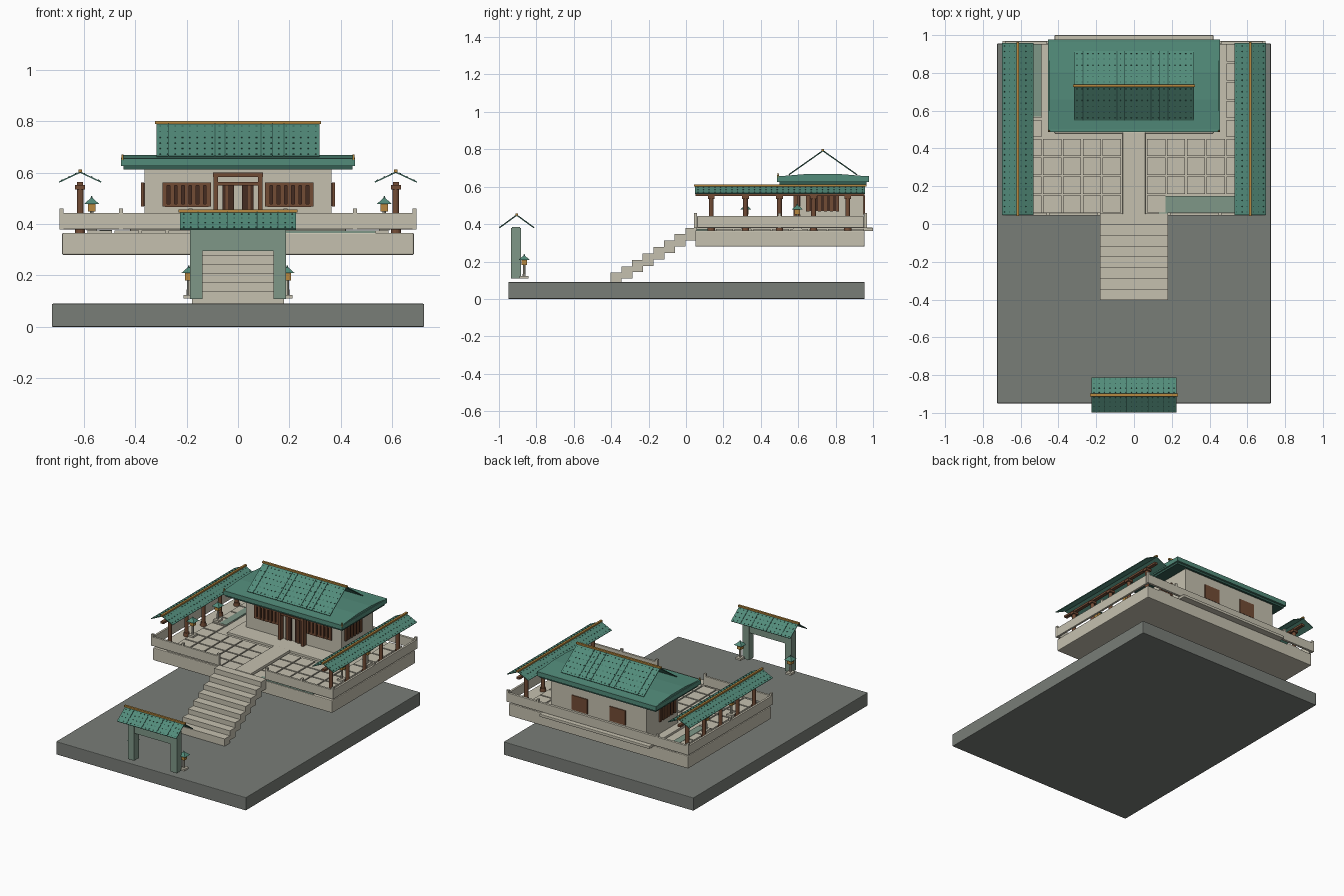
import bpy, bmesh, math
from mathutils import Vector, Matrix

if "Cube" in bpy.data.objects:
    bpy.data.objects.remove(bpy.data.objects["Cube"])


def material(name, rgb):
    m = bpy.data.materials.new(name)
    m.diffuse_color = (*rgb, 1)
    m.use_nodes = True
    m.node_tree.nodes["Principled BSDF"].inputs["Base Color"].default_value = m.diffuse_color
    return m


STONE = material("pale stone", (0.56, 0.53, 0.43))
GREY = material("ground grey", (0.19, 0.205, 0.185))
TEAL = material("roof teal", (0.085, 0.26, 0.195))
DARK = material("deep green", (0.035, 0.11, 0.085))
SAGE = material("sage green", (0.21, 0.31, 0.245))
BROWN = material("timber brown", (0.17, 0.072, 0.036))
SHADE = material("dark timber", (0.06, 0.025, 0.015))
GOLD = material("gold", (0.48, 0.25, 0.05))


def finish(bm, name, mat, bevel=0):
    bmesh.ops.recalc_face_normals(bm, faces=bm.faces)
    me = bpy.data.meshes.new(name)
    bm.to_mesh(me)
    bm.free()
    me.materials.append(mat)
    ob = bpy.data.objects.new(name, me)
    bpy.context.collection.objects.link(ob)
    if bevel:
        mod = ob.modifiers.new("edge", 'BEVEL')
        mod.width, mod.segments = bevel, 2
    return ob


def boxes(name, mat, items, bevel=0):
    """Each item is (x0, x1, y0, y1, z0, z1)."""
    bm = bmesh.new()
    for x0, x1, y0, y1, z0, z1 in items:
        m = Matrix.Translation(((x0 + x1) / 2, (y0 + y1) / 2, (z0 + z1) / 2))
        m = m @ Matrix.Diagonal((x1 - x0, y1 - y0, z1 - z0, 1))
        bmesh.ops.create_cube(bm, size=1, matrix=m)
    return finish(bm, name, mat, bevel)


def both(items):
    return items + [(-b, -a, *rest) for a, b, *rest in items]


def cones(name, mat, items, sides=12, turn=0):
    """Each item is (x, y, z0, z1, r0, r1)."""
    bm = bmesh.new()
    for x, y, z0, z1, r0, r1 in items:
        m = Matrix.Translation((x, y, (z0 + z1) / 2)) @ Matrix.Rotation(turn, 4, 'Z')
        bmesh.ops.create_cone(bm, cap_ends=True, segments=sides, radius1=r0,
                              radius2=r1, depth=z1 - z0, matrix=m)
    return finish(bm, name, mat)


def gable(name, cx, cy, half_len, half_w, z0, z1, along='X', ribs=(), studs=(0, 0)):
    """Two thin roof sheets with a gold ridge, optional ribs and tile studs."""
    place = Matrix.Translation((cx, cy, 0))
    if along == 'Y':
        place = place @ Matrix.Rotation(math.pi / 2, 4, 'Z')
    rise = z1 - z0
    slope = math.hypot(half_w, rise)

    def add(bm, side, u0, u1, v0, v1, h0, h1):
        # u runs along the ridge, v down the slope, h off the sheet
        down = Vector((0, side * half_w, -rise)) / slope
        out = Vector((0, side * rise, half_w)) / slope
        m = Matrix((Vector((1, 0, 0)), down, out)).transposed().to_4x4()
        m.translation = (Vector((0, 0, z1)) + Vector(((u0 + u1) / 2, 0, 0))
                         + down * (v0 + v1) / 2 + out * (h0 + h1) / 2)
        m = place @ m @ Matrix.Diagonal((u1 - u0, v1 - v0, h1 - h0, 1))
        bmesh.ops.create_cube(bm, size=1, matrix=m)

    sheet, knob = bmesh.new(), bmesh.new()
    for s in (-1, 1):
        add(sheet, s, -half_len, half_len, 0, slope, -0.005, 0)
        for u in ribs:
            add(knob, s, u - 0.002, u + 0.002, 0, slope, 0, 0.002)
        nu, nv = studs
        for i in range(nu):
            for j in range(nv):
                u = -half_len + (i + 0.5) * 2 * half_len / nu
                v = (j + 0.6) * slope / nv
                add(knob, s, u - 0.003, u + 0.003, v - 0.003, v + 0.003, 0, 0.002)
    finish(sheet, name, TEAL)
    finish(knob, name + "_tile_marks", DARK)
    e, w = half_len + 0.006, 0.007
    ridge = (cx - e, cx + e, cy - w, cy + w) if along == 'X' else (cx - w, cx + w, cy - e, cy + e)
    boxes(name + "_ridge", GOLD, [(*ridge, z1 - 0.004, z1 + 0.007)])


# Ground, terrace and stair
boxes("ground_slab", GREY, [(-.725, .725, -.95, .955, 0, .09)], 0.004)
boxes("terrace", STONE, [(-.685, .685, .05, .955, .28, .366)], 0.005)
boxes("stair", STONE, [(-.18, .18, -.403 + i * .057, -.344 + i * .057,
                        max(.09, .075 + i * .034), .14 + i * .0343) for i in range(8)])
boxes("hall_base", STONE, [(-.42, .42, .48, 1.0, .362, .381)], 0.003)

# Paving, central path and planted beds
tiles = []
for i in range(5):
    for j in range(9):
        x, y = .07 + i * .105, .06 + j * .1
        if x < .4 and y > .4:
            continue
        if not (x < .55 and y < .14 and x > .1):
            tiles.append((x, x + .096, y, y + .091, .36, .375))
        tiles.append((-x - .096, -x, y, y + .091, .36, .375))
boxes("paving_tiles", STONE, tiles)
boxes("central_path", STONE, [(-.06, .06, .052, .485, .36, .384)], 0.002)
boxes("planted_bed", SAGE, [(.13, .535, .055, .147, .36, .375),
                            (-.54, -.49, .57, .95, .36, .377)])

# Parapet with little posts
boxes("parapet", STONE, both([(.18, .695, .045, .06, .38, .443),
                              (.68, .695, .06, .95, .38, .443)])
      + [(-.695, .695, .95, .968, .38, .443)], 0.002)
posts = [(x, .052) for x in (.185, .455, .687)] + [(.687, y) for y in (.5, .96)] + [(.455, .96)]
boxes("parapet_posts", STONE, both([(x - .008, x + .008, y - .008, y + .008, .38, .46)
                                    for x, y in posts]))

# Main hall
boxes("hall_walls", STONE, [(-.365, .365, .61, .95, .38, .618)])
boxes("lower_eaves", DARK, [(-.445, .445, .50, .965, .612, .628)])
boxes("lower_roof", TEAL, [(-.455, .455, .487, .978, .626, .656)])
bm = bmesh.new()
bmesh.ops.create_cube(bm, size=1, matrix=Matrix.Translation((0, .732, .662))
                      @ Matrix.Diagonal((.9, .485, .014, 1)))
for v in bm.verts:
    if v.co.z > .662:
        v.co.y = .732 + (v.co.y - .732) * .3
finish(bm, "lower_roof_slope", TEAL)
cones("eave_finials", GOLD, [(s * .45, .492, .65, .672, .006, .003) for s in (-1, 1)])
gable("upper_roof", 0, .732, .317, .183, .665, .794,
      ribs=[-.27, -.09, -.05, .09, .135, .18], studs=(22, 6))

# Hall windows and doorway
boxes("window_panels", SHADE, both([(.115, .285, .603, .612, .47, .56),
                                    (.363, .37, .65, .81, .47, .56)]))
bars = []
for x0, x1 in ((.115, .285),):
    bars += [(x0 + k * (x1 - x0) / 6 - .009, x0 + k * (x1 - x0) / 6 + .009,
              .594, .606, .468, .562) for k in range(7)]
    bars += [(x0, x1, .597, .606, z, z + .012) for z in (.467, .551)]
bars += [(.366, .377, .65 + k * .032 - .009, .65 + k * .032 + .009, .468, .562) for k in range(6)]
boxes("window_lattice", BROWN, both(bars))
boxes("rear_windows", BROWN, both([(.085, .205, .949, .956, .452, .552)]))
boxes("door_panels", SHADE, both([(.015, .06, .602, .612, .381, .555)]))
boxes("door_frame", BROWN, both([(.078, .096, .575, .612, .381, .6),
                                 (.038, .048, .597, .606, .381, .56)])
      + [(-.098, .098, .572, .612, .583, .602), (-.09, .09, .58, .612, .55, .564)])

# Side galleries
for side, s in (("left", -1), ("right", 1)):
    gx = s * .615
    gable(side + "_gallery_roof", gx, .503, .455, .083, .566, .605, 'Y', studs=(30, 3))
    ys = [.135, .318, .5, .682, .865]
    boxes(side + "_gallery_beam", BROWN, [(gx - .012, gx + .012, .05, .955, .55, .564)]
          + [(gx - .02, gx + .02, y - .018, y + .018, .535, .552) for y in ys])
    cones(side + "_gallery_columns", BROWN, [(gx, y, .366, .54, .013, .013) for y in ys]
          + [(gx, y, .366, .39, .02, .018) for y in ys])
    bpy.ops.object.select_all(action='DESELECT')

# Gate
boxes("gate_frame", SAGE, both([(.138, .187, -.935, -.883, .108, .38)])
      + [(-.187, .187, -.93, -.888, .295, .385)])
gable("gate_roof", 0, -.905, .226, .093, .382, .45,
      ribs=[-.155, -.04, .075, .155], studs=(16, 4))

# Lanterns: courtyard and gate
spots = [(s * .57, y, .375, .505) for s in (-1, 1) for y in (.32, .595)]
spots += [(s * .192, -.865, .11, .235) for s in (-1, 1)]
boxes("lantern_bases", STONE, [(x - .02, x + .02, y - .024, y + .024, z0, z0 + .013)
                               for x, y, z0, z1 in spots])
cones("lantern_posts", STONE, [(x, y, z0 + .012, z1 - .05, .008, .007)
                               for x, y, z0, z1 in spots], 8)
boxes("lantern_lights", GOLD, [(x - .015, x + .015, y - .015, y + .015, z1 - .055, z1 - .024)
                               for x, y, z0, z1 in spots])
cones("lantern_caps", TEAL, [(x, y, z1 - .026, z1 - .004, .041, .006)
                             for x, y, z0, z1 in spots], 4, math.pi / 4)
cones("lantern_tips", TEAL, [(x, y, z1 - .006, z1 + .004, .005, .002)
                             for x, y, z0, z1 in spots], 8)
